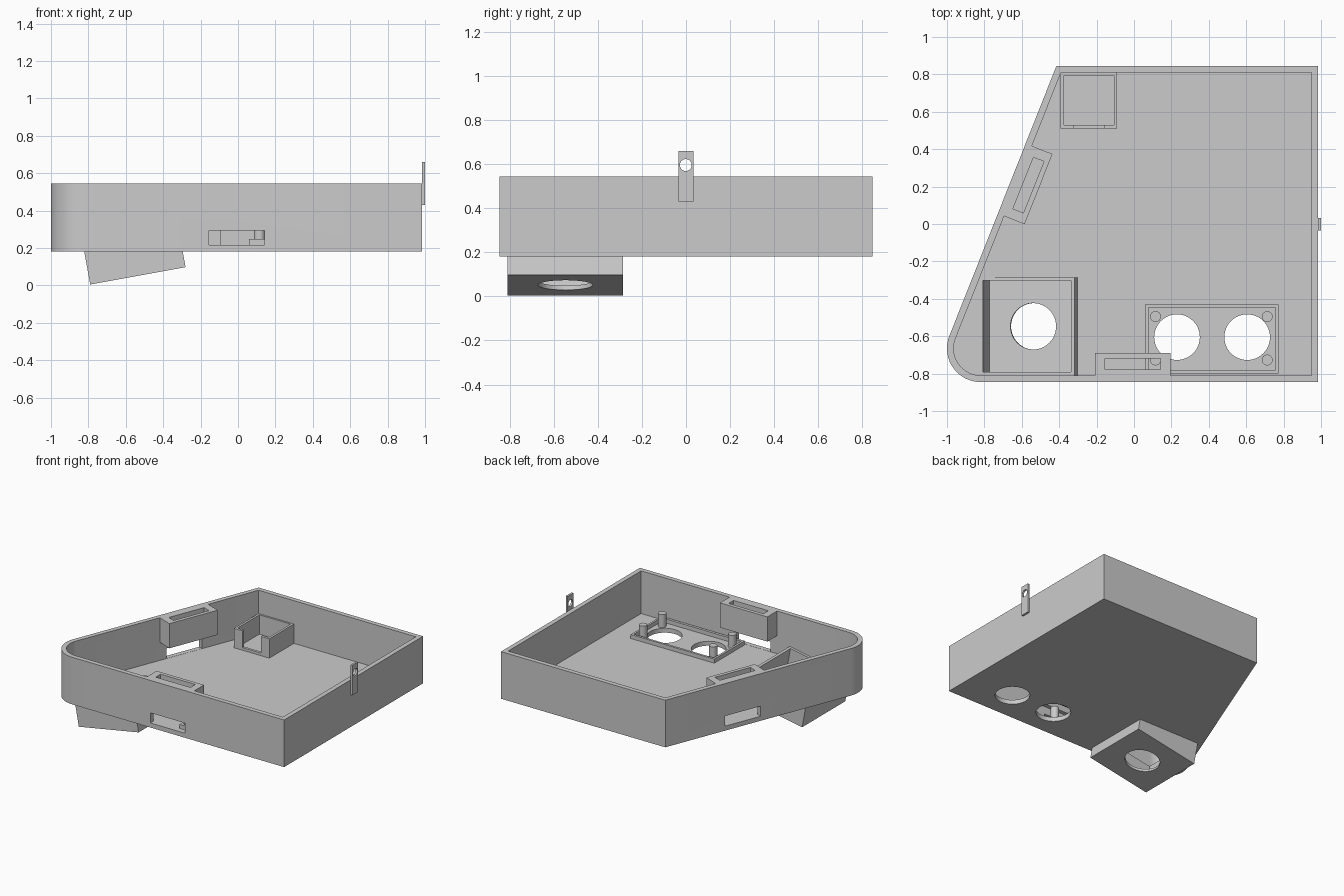
import bpy, bmesh, math
from mathutils import Matrix, Vector

cube = bpy.data.objects.get("Cube")
if cube:
    bpy.data.objects.remove(cube)

grey = bpy.data.materials.new("plain grey")
grey.use_nodes = True
grey.diffuse_color = (0.6, 0.6, 0.6, 1)
grey.node_tree.nodes["Principled BSDF"].inputs["Base Color"].default_value = (0.6, 0.6, 0.6, 1)


def prism(name, pts, z0, z1, mat=Matrix()):
    """Extrude a closed outline from z0 to z1, then place it."""
    bm = bmesh.new()
    face = bm.faces.new([bm.verts.new((x, y, z0)) for x, y in pts])
    top = bmesh.ops.extrude_face_region(bm, geom=[face])["geom"]
    bmesh.ops.translate(bm, vec=(0, 0, z1 - z0),
                        verts=[g for g in top if isinstance(g, bmesh.types.BMVert)])
    bmesh.ops.recalc_face_normals(bm, faces=bm.faces)
    bm.transform(mat)
    mesh = bpy.data.meshes.new(name)
    bm.to_mesh(mesh)
    bm.free()
    mesh.materials.append(grey)
    obj = bpy.data.objects.new(name, mesh)
    bpy.context.collection.objects.link(obj)
    return obj


def box(name, x0, x1, y0, y1, z0, z1, mat=Matrix()):
    return prism(name, [(x0, y0), (x1, y0), (x1, y1), (x0, y1)], z0, z1, mat)


def rod(name, x, y, r, z0, z1, mat=Matrix(), n=48):
    ring = [(x + r * math.cos(math.tau * i / n), y + r * math.sin(math.tau * i / n)) for i in range(n)]
    return prism(name, ring, z0, z1, mat)


def cut(obj, *cutters):
    """Subtract the cutters and delete them."""
    bpy.context.view_layer.objects.active = obj
    for c in cutters:
        c.hide_render = True
        mod = obj.modifiers.new("cut", 'BOOLEAN')
        mod.operation, mod.solver, mod.object = 'DIFFERENCE', 'EXACT', c
        bpy.ops.object.modifier_apply(modifier=mod.name)
        bpy.data.objects.remove(c)
    return obj


def smooth(obj):
    bpy.ops.object.select_all(action='DESELECT')
    obj.select_set(True)
    bpy.context.view_layer.objects.active = obj
    bpy.ops.object.shade_smooth_by_angle(angle=math.radians(30))


# Tray outline: square on the left, slanted on the right with one round corner
RIGHT, BACK, WALL = 0.985, 0.845, 0.036
BOTTOM, FLOOR, RIM = 0.182, 0.216, 0.545
centre, radius = Vector((-0.82, -0.665)), 0.18
to_corner = Vector((-0.415, BACK)) - centre
slant = math.atan2(to_corner.y, to_corner.x) + math.acos(radius / to_corner.length)
normal = Vector((math.cos(slant), math.sin(slant)))


def outline(inset):
    r, y = radius - inset, BACK - inset
    x = (normal.dot(centre) + r - normal.y * y) / normal.x
    arc = [slant + (1.5 * math.pi - slant) * i / 20 for i in range(21)]
    return ([(x, y)] + [(centre.x + r * math.cos(a), centre.y + r * math.sin(a)) for a in arc]
            + [(RIGHT - inset, -y), (RIGHT - inset, y)])


tray = cut(prism("tray", outline(0), BOTTOM, RIM), prism("cavity", outline(WALL), FLOOR, RIM + 0.1))

# Slotted holders on the inner walls, each above a wall opening.
# Local frame: x along the wall, y inward, origin on the inner wall face
slant_foot = Vector((-0.57, 0.21))
slant_foot += normal * (normal.dot(centre) + radius - WALL - normal.dot(slant_foot))
places = {"front": Matrix.Translation((-0.0075, -BACK + WALL, 0)),
          "side": Matrix.Translation((slant_foot.x, slant_foot.y, 0))
          @ Matrix.Rotation(slant + math.pi / 2, 4, 'Z')}
for side, m in places.items():
    holder = box(side + "_slot_holder", -0.202, 0.202, 0, 0.118, 0.355, RIM, m)
    cut(holder, box("slot", -0.148, 0.148, 0.03, 0.09, 0.3, 0.6, m))
    cut(tray, box("opening", -0.148, 0.148, -0.1, 0.05, FLOOR + 0.001, 0.295, m))

# Twin round holes with a raised frame and four pegs
for x in (0.23, 0.605):
    cut(tray, rod("hole", x, -0.605, 0.122, 0.1, 0.3))
frame = box("sensor_frame", 0.06, 0.772, -0.8, -0.43, FLOOR, 0.247)
cut(frame, box("frame_inside", 0.077, 0.757, -0.78, -0.447, 0.1, 0.4))
for x in (0.115, 0.712):
    for y in (-0.495, -0.727):
        smooth(rod("peg", x, y, 0.029, FLOOR, 0.315, n=32))

# Open corner bin with a notch in its front
corner_bin = box("corner_bin", -0.392, -0.09, 0.51, BACK - WALL, FLOOR, 0.365)
cut(corner_bin, box("bin_inside", -0.375, -0.108, 0.53, 0.795, 0.1, 0.5),
    box("notch", -0.32, -0.16, 0.45, 0.56, FLOOR + 0.02, 0.5))

# Tilted housing hanging through the floor, with a round hole in its base
tilt = Matrix.Translation((-0.79, 0, 0.005)) @ Matrix.Rotation(math.radians(-10.3), 4, 'Y')
LENGTH = 0.518


def housing_inside(top):
    return box("housing_inside", 0.02, LENGTH - 0.02, -0.79, -0.303, 0.02, top, tilt)


cut(tray, housing_inside(0.26))
housing = box("tilted_housing", 0, LENGTH, -0.81, -0.285, 0, 0.207, tilt)
cut(housing, housing_inside(0.4), rod("base_hole", LENGTH / 2, -0.547, 0.124, -0.1, 0.1, tilt))

# Hanging tab on the left wall, drawn in its own plane and stood upright
upright = Matrix.Rotation(math.pi / 2, 4, 'Z') @ Matrix.Rotation(math.pi / 2, 4, 'X')
tab = box("hanging_tab", -0.035, 0.033, 0.43, 0.66, RIGHT, 1.0, upright)
cut(tab, rod("tab_hole", -0.001, 0.596, 0.027, 0.9, 1.1, upright, 32))

for part in (tray, housing, tab):
    smooth(part)
